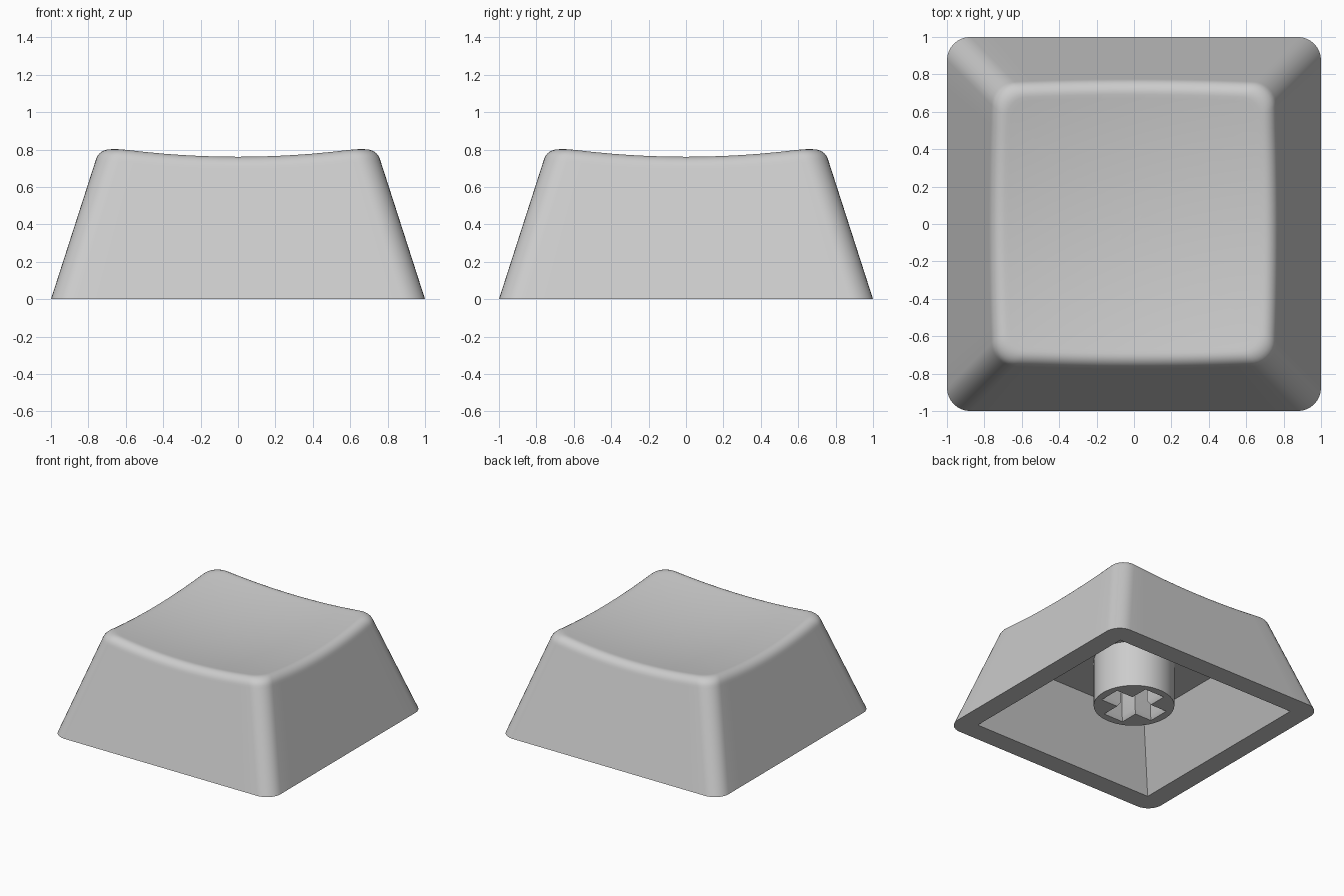
import bpy, bmesh, math

if "Cube" in bpy.data.objects:
    bpy.data.objects.remove(bpy.data.objects["Cube"])

SIDE, CORNER = 12, 8          # segments per straight side and per rounded corner
RADIUS = 0.125                # vertical corner rounding
TAPER = 0.322                 # inward lean of the walls
FILLET = 0.06                 # rounding of the top edge
CEILING = 0.495               # underside of the top
INNER, INNER_TAPER = 0.835, 0.47

grey = bpy.data.materials.new("grey plastic")
grey.diffuse_color = (0.604, 0.604, 0.604, 1)
grey.use_nodes = True
grey.node_tree.nodes["Principled BSDF"].inputs["Base Color"].default_value = grey.diffuse_color


def dish(x, y):
    """Height of the scooped top surface."""
    return 0.708 + 0.11 * (x * x + y * y)


def outline(h, r):
    """Rounded square of half size h, counter-clockwise."""
    pts, c = [], h - r
    for q in range(4):
        a0 = q * math.pi / 2
        ca, sa = round(math.cos(a0)), round(math.sin(a0))
        local = [(h, -c + 2 * c * i / SIDE) for i in range(SIDE)]
        for i in range(CORNER):
            a = math.pi / 2 * i / CORNER
            local.append((c + r * math.cos(a), c + r * math.sin(a)))
        pts += [(x * ca - y * sa, x * sa + y * ca) for x, y in local]
    return pts


COUNT = 4 * (SIDE + CORNER)


def wall_point(i, z):
    x, y = outline(1 - TAPER * z, RADIUS)[i]
    return (x, y, z)


def top_edge(steps=6):
    """A holding ring, then rings that round the wall over into the dish."""
    rings = [[] for _ in range(steps + 2)]
    for i in range(COUNT):
        z = 0.8
        for _ in range(6):
            z = dish(*wall_point(i, z)[:2])
        a, e = wall_point(i, z - FILLET), wall_point(i, z)
        x, y = outline(1 - TAPER * z - FILLET, RADIUS - 0.02)[i]
        b = (x, y, dish(x, y))
        rings[0].append(wall_point(i, z - FILLET - 0.015))
        for k in range(steps + 1):
            t = k / steps
            w = ((1 - t) ** 2, 2 * t * (1 - t) * 0.78, t * t)
            rings[k + 1].append([sum(wj * p[j] for wj, p in zip(w, (a, e, b))) / sum(w)
                                 for j in range(3)])
    return rings


def finish(bm, name):
    bmesh.ops.remove_doubles(bm, verts=bm.verts, dist=1e-5)
    bmesh.ops.recalc_face_normals(bm, faces=bm.faces)
    mesh = bpy.data.meshes.new(name)
    bm.to_mesh(mesh)
    bm.free()
    mesh.materials.append(grey)
    obj = bpy.data.objects.new(name, mesh)
    bpy.context.collection.objects.link(obj)
    bpy.ops.object.select_all(action='DESELECT')
    obj.select_set(True)
    bpy.context.view_layer.objects.active = obj
    bpy.ops.object.shade_smooth_by_angle(angle=math.radians(30))
    return obj


def bridge(bm, lower, upper):
    n = len(lower)
    for i in range(n):
        j = (i + 1) % n
        bm.faces.new((lower[i], lower[j], upper[j], upper[i]))


def flat(h, r, z):
    return [(x, y, z) for x, y in outline(h, r)]


# Hollow shell: ceiling, inner walls, rim, outer walls, rounded edge, dish
rings = [flat(INNER - INNER_TAPER * CEILING, 0, CEILING), flat(INNER, 0, 0),
         flat(1, RADIUS, 0)]
rings += top_edge()
last = rings[-1]
for s in (0.97, 0.9, 0.8, 0.7, 0.6, 0.5, 0.4, 0.3, 0.2, 0.1):
    rings.append([(x * s, y * s, dish(x * s, y * s)) for x, y, z in last])

bm = bmesh.new()
loops = [[bm.verts.new(p) for p in ring] for ring in rings]
for low, high in zip(loops, loops[1:]):
    bridge(bm, low, high)
bm.faces.new(loops[0])
centre = bm.verts.new((0, 0, dish(0, 0)))
for i in range(COUNT):
    bm.faces.new((loops[-1][i], loops[-1][(i + 1) % COUNT], centre))
finish(bm, "cap_shell")


# Stem: round post with a cross-shaped socket that has a bevelled mouth
def cross(grow, z):
    arm, half, pts = 0.222 + grow, 0.07 + grow, []
    for q in range(4):
        ca, sa = round(math.cos(q * math.pi / 2)), round(math.sin(q * math.pi / 2))
        pts += [(x * ca - y * sa, x * sa + y * ca, z)
                for x, y in ((arm, -half), (arm, half), (half, half))]
    return pts


def circle(z):
    return [(0.304 * math.cos(i * math.tau / 64), 0.304 * math.sin(i * math.tau / 64), z)
            for i in range(64)]


BOTTOM = 0.11
bm = bmesh.new()
post = [[bm.verts.new(p) for p in circle(z)] for z in (BOTTOM, CEILING)]
socket = [[bm.verts.new(p) for p in cross(g, z)]
          for g, z in ((0.02, BOTTOM), (0, BOTTOM + 0.035), (0, CEILING))]
for stack in (post, socket):
    for low, high in zip(stack, stack[1:]):
        bridge(bm, low, high)
mouth = [bm.edges.get((ring[i - 1], ring[i]))
         for ring in (post[0], socket[0]) for i in range(len(ring))]
bmesh.ops.triangle_fill(bm, use_beauty=True, edges=mouth)
finish(bm, "stem")
